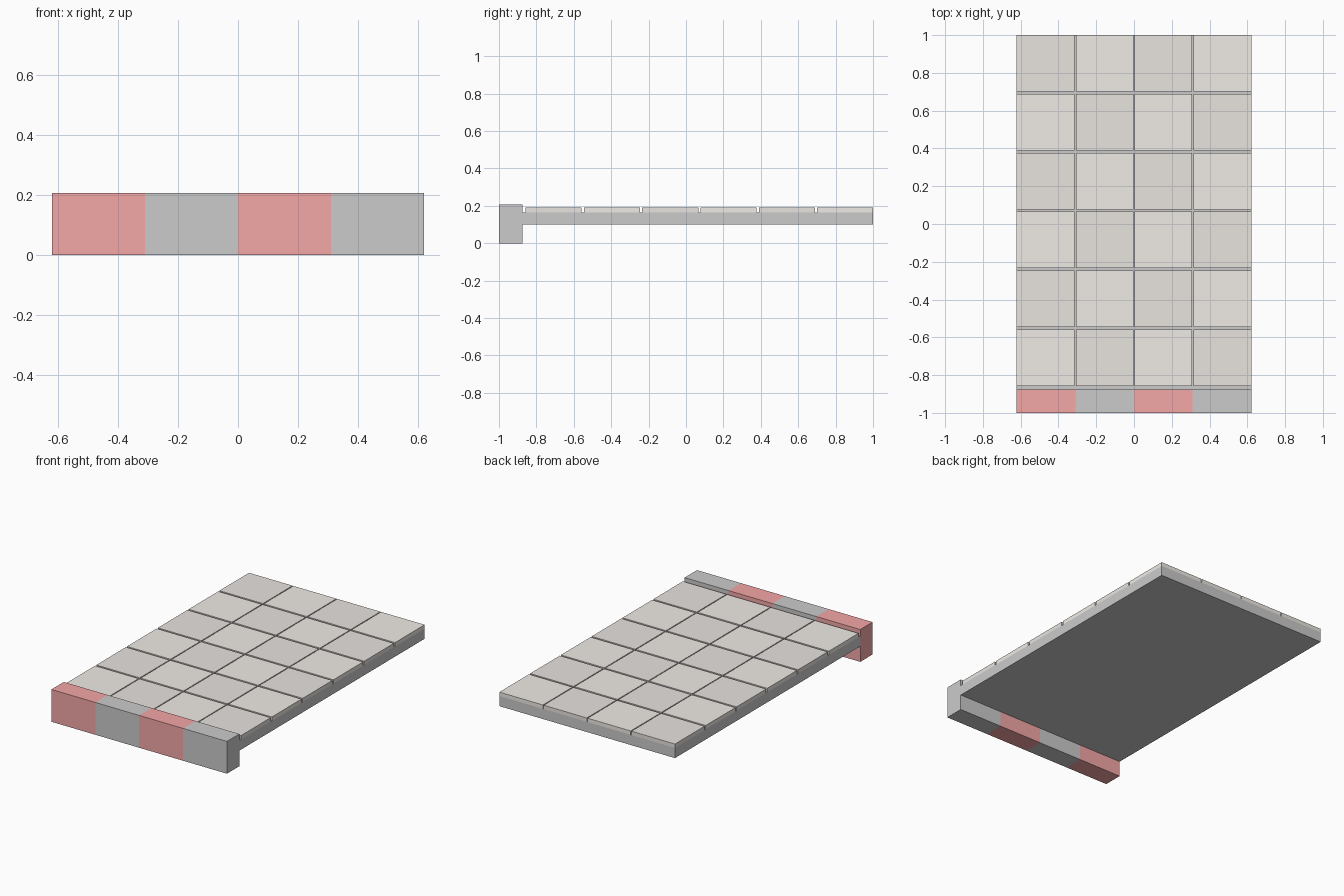
import bpy

if "Cube" in bpy.data.objects:
    bpy.data.objects.remove(bpy.data.objects["Cube"])


def material(name, color):
    m = bpy.data.materials.new(name)
    m.diffuse_color = (*color, 1)
    m.use_nodes = True
    m.node_tree.nodes["Principled BSDF"].inputs["Base Color"].default_value = m.diffuse_color
    return m


red = material("red_paint", (0.91, 0.385, 0.385))
light = material("light_paver", (0.87, 0.835, 0.79))
dark = material("dark_paver", (0.81, 0.77, 0.735))


def box(name, x, y, z, mat=None):
    """Box from (min, max) ranges on each axis."""
    bpy.ops.mesh.primitive_cube_add(
        size=1, location=[(r[0] + r[1]) / 2 for r in (x, y, z)])
    ob = bpy.context.object
    ob.name = name
    ob.scale = [r[1] - r[0] for r in (x, y, z)]
    bpy.ops.object.transform_apply(location=False, rotation=False, scale=True)
    if mat:
        ob.data.materials.append(mat)
    return ob


half = 0.622
curb_back = -0.875
pitch = half / 2

# Curb of alternating red and grey blocks
for i in range(4):
    x0 = -half + i * pitch
    box(f"curb_block_{i + 1}", (x0, x0 + pitch), (-1, curb_back), (0, 0.207),
        red if i % 2 == 0 else None)

# Sidewalk slab
box("slab", (-half, half), (curb_back, 1), (0.1, 0.165))

# Checkered pavers, with narrow joints along x and wider ones along y
gap_x, gap_y = 0.006, 0.012
for row in range(6):
    y1 = 1 - row * 0.3115
    for col in range(4):
        x0 = -half + col * pitch + (gap_x / 2 if col > 0 else 0)
        x1 = -half + (col + 1) * pitch - (gap_x / 2 if col < 3 else 0)
        box(f"paver_{row + 1}_{col + 1}", (x0, x1),
            (y1 - 0.3115 + gap_y, y1), (0.165, 0.19),
            dark if (row + col) % 2 == 0 else light)
